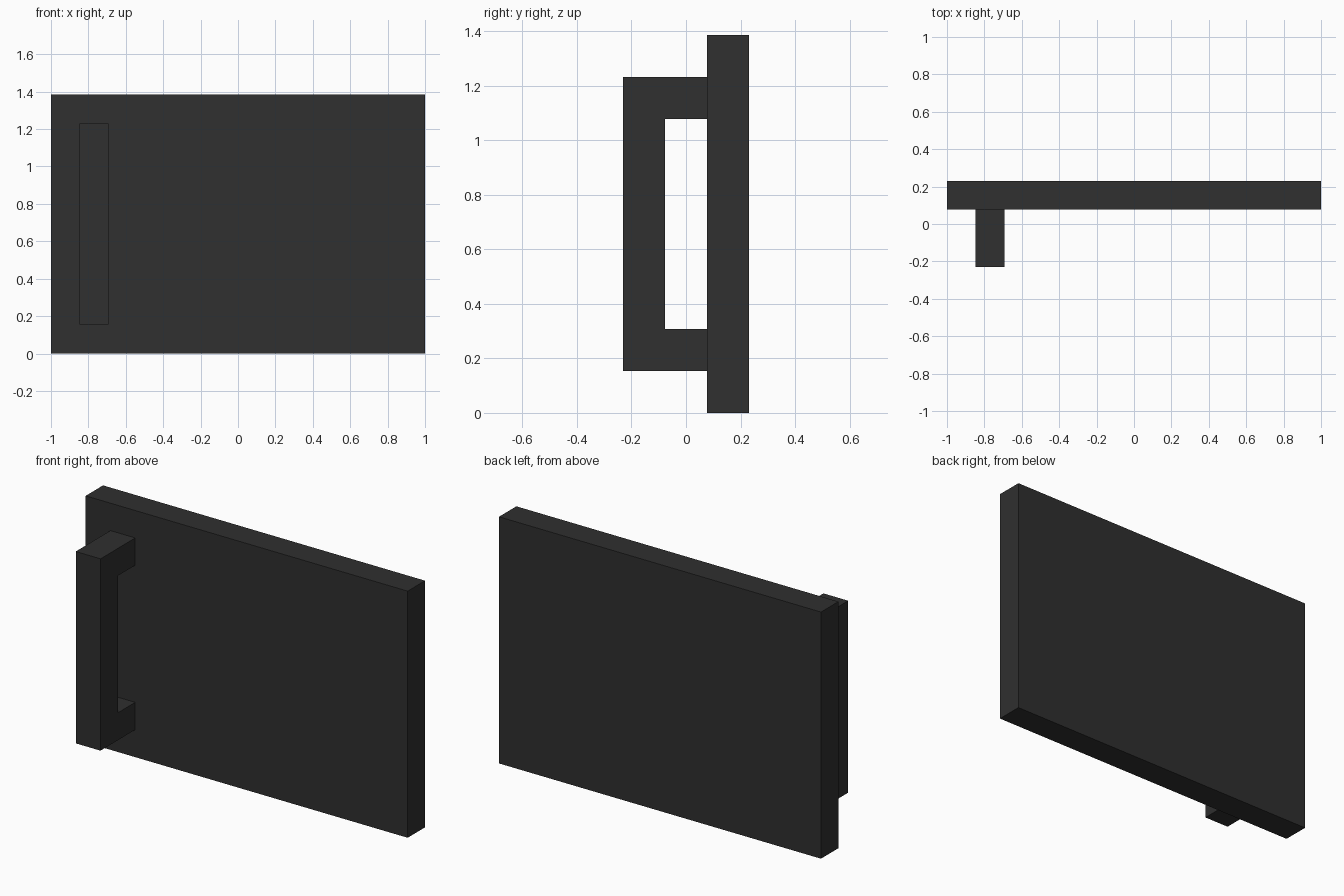
import bpy
import bmesh

if "Cube" in bpy.data.objects:
    bpy.data.objects.remove(bpy.data.objects["Cube"])

U = 2 / 13  # one grid unit of the design (panel is 13 x 1 x 9 units)

charcoal = bpy.data.materials.new("charcoal")
charcoal.diffuse_color = (0.029, 0.029, 0.029, 1)
charcoal.use_nodes = True
charcoal.node_tree.nodes["Principled BSDF"].inputs["Base Color"].default_value = charcoal.diffuse_color


def extrude_profile(name, profile, x0, x1):
    """Extrude a (y, z) outline in grid units along x."""
    bm = bmesh.new()
    face = bm.faces.new([bm.verts.new((x0 * U, y * U, z * U)) for y, z in profile])
    ret = bmesh.ops.extrude_face_region(bm, geom=[face])
    moved = [g for g in ret["geom"] if isinstance(g, bmesh.types.BMVert)]
    bmesh.ops.translate(bm, verts=moved, vec=((x1 - x0) * U, 0, 0))
    bmesh.ops.recalc_face_normals(bm, faces=bm.faces)
    mesh = bpy.data.meshes.new(name)
    bm.to_mesh(mesh)
    bm.free()
    mesh.materials.append(charcoal)
    obj = bpy.data.objects.new(name, mesh)
    bpy.context.collection.objects.link(obj)
    return obj


# Flat door panel
extrude_profile("panel", [(0.5, 0), (1.5, 0), (1.5, 9), (0.5, 9)], -6.5, 6.5)

# C-shaped pull handle on the front
extrude_profile("handle", [(0.5, 1), (-1.5, 1), (-1.5, 8), (0.5, 8),
                           (0.5, 7), (-0.5, 7), (-0.5, 2), (0.5, 2)], -5.5, -4.5)
